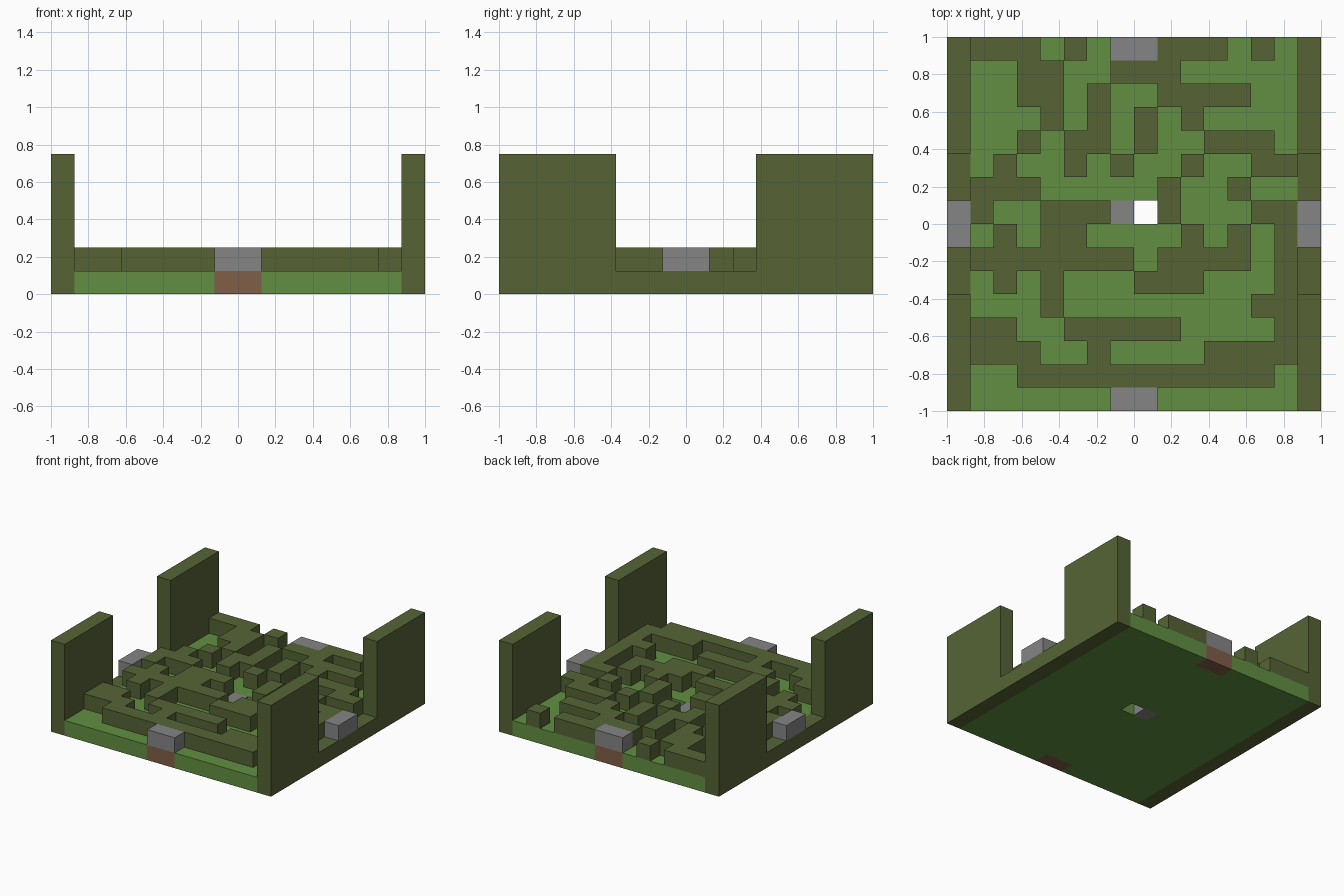
import bpy
import bmesh
from math import radians

cube = bpy.data.objects.get("Cube")
if cube:
    bpy.data.objects.remove(cube, do_unlink=True)

# Plan from back to front: # hedge, . grass, S stone, H opening
PLAN = """
####.#.SS###.#.#
#..##..###.....#
#..##.#..####..#
#...#.#.#.#....#
#..#.##.#..###.#
#.#..#.#..#..###
####.....#..#..#
S#..###SH#...##S
S.#.##....#.#.#S
########.####.##
#.#.#...###...##
#...#........###
###..#####....##
####..#....#####
#..###########.#
#......SS......#
""".split()
N = len(PLAN)
CELL = 2 / N
LAST = N - 1


def material(name, color):
    mat = bpy.data.materials.new(name)
    mat.use_nodes = True
    mat.diffuse_color = (*color, 1)
    mat.node_tree.nodes["Principled BSDF"].inputs["Base Color"].default_value = (*color, 1)
    return mat


grass = material("grass green", (0.12, 0.275, 0.053))
hedge = material("hedge olive", (0.093, 0.127, 0.036))
stone = material("stone grey", (0.235, 0.235, 0.235))
brick = material("brick brown", (0.216, 0.112, 0.065))


def build(name, rule, low, high, mat):
    """Extrude every cell (column, row, symbol) accepted by the rule into one solid."""
    cells = {(c, r) for r, line in enumerate(PLAN)
             for c, symbol in enumerate(line) if rule(c, r, symbol)}
    bm = bmesh.new()
    for c, r in cells:
        x, y = c * CELL - 1, 1 - r * CELL
        ring = [(x, y - CELL), (x + CELL, y - CELL), (x + CELL, y), (x, y)]
        bottom = [bm.verts.new((*p, low)) for p in ring]
        top = [bm.verts.new((*p, high)) for p in ring]
        bm.faces.new(top)
        bm.faces.new(bottom[::-1])
        # Sides only where the neighbouring cell is empty
        sides = [(c, r + 1), (c + 1, r), (c, r - 1), (c - 1, r)]
        for i, neighbour in enumerate(sides):
            if neighbour not in cells:
                j = (i + 1) % 4
                bm.faces.new((bottom[i], bottom[j], top[j], top[i]))
    bmesh.ops.remove_doubles(bm, verts=bm.verts, dist=0.0001)
    bmesh.ops.dissolve_limit(bm, angle_limit=radians(1), verts=bm.verts, edges=bm.edges)
    bmesh.ops.triangulate(bm, faces=[f for f in bm.faces if len(f.verts) > 4])
    mesh = bpy.data.meshes.new(name)
    bm.to_mesh(mesh)
    bm.free()
    mesh.materials.append(mat)
    obj = bpy.data.objects.new(name, mesh)
    bpy.context.collection.objects.link(obj)


def border(c):
    return c in (0, LAST)


# Ground slab with side strips, gate bricks and the centre paving
build("grass_floor", lambda c, r, s: not border(c) and s in ".#", 0, CELL, grass)
build("side_base", lambda c, r, s: border(c), 0, CELL, hedge)
build("gate_base", lambda c, r, s: s == "S" and r in (0, LAST), 0, CELL, brick)
build("centre_paving", lambda c, r, s: s == "S" and 0 < c < LAST and 0 < r < LAST,
      0, CELL, stone)

# Maze hedges and the four gate blocks
build("maze_hedges", lambda c, r, s: s == "#" and not border(c), CELL, 2 * CELL, hedge)
build("gate_blocks", lambda c, r, s: s == "S" and (border(c) or r in (0, LAST)),
      CELL, 2 * CELL, stone)

# Tall corner walls
build("corner_walls", lambda c, r, s: border(c) and not 4 < r < 11, CELL, 6 * CELL, hedge)
